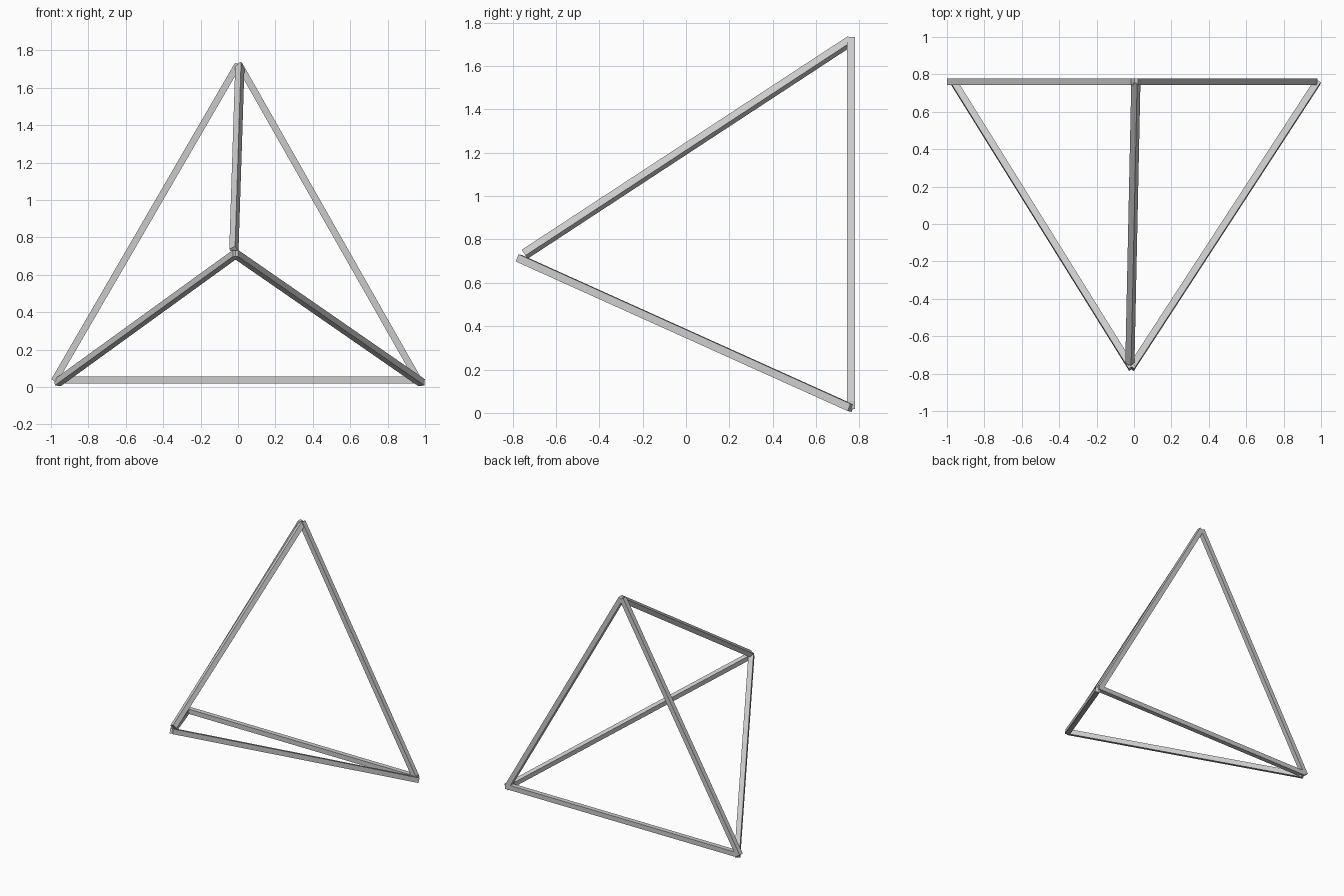
import bpy
from mathutils import Vector, Matrix

if "Cube" in bpy.data.objects:
    bpy.data.objects.remove(bpy.data.objects["Cube"])

S = 0.036  # bar thickness


def bar(name, start, end, side):
    """Square bar from start to end; one side face points along 'side'."""
    a, b = Vector(start), Vector(end)
    d = (b - a).normalized()
    x = Vector(side)
    x = (x - d * x.dot(d)).normalized()
    y = d.cross(x)
    rot = Matrix((x, y, d)).transposed().to_4x4()
    bpy.ops.mesh.primitive_cube_add(size=1)
    o = bpy.context.object
    o.name = name
    o.data.transform(Matrix.Diagonal((S, S, (b - a).length, 1)))
    o.matrix_world = Matrix.Translation((a + b) / 2) @ rot
    return o


Y = 0.761
# upright back triangle
bar("back_bottom_bar", (-0.97, Y, 0.037), (0.98, Y, 0.037), (0, 1, 0))
bar("back_left_bar", (-0.983, Y, 0.032), (0.0, Y, 1.725), (0, 1, 0))
bar("back_right_bar", (0.966, Y, 0.035), (0.006, Y, 1.725), (0, 1, 0))

# bars running forward to the front corner, each rolled about its own axis
bar("front_top_bar", (0.01, Y, 1.718), (-0.022, -0.744, 0.732), (0.86, -0.28, 0.42))
bar("front_left_bar", (-0.965, Y, 0.023), (-0.012, -0.77, 0.713), (-0.857, -0.5, 0.13))
bar("front_right_bar", (0.982, Y, 0.023), (-0.015, -0.77, 0.713), (0.857, -0.5, 0.13))
